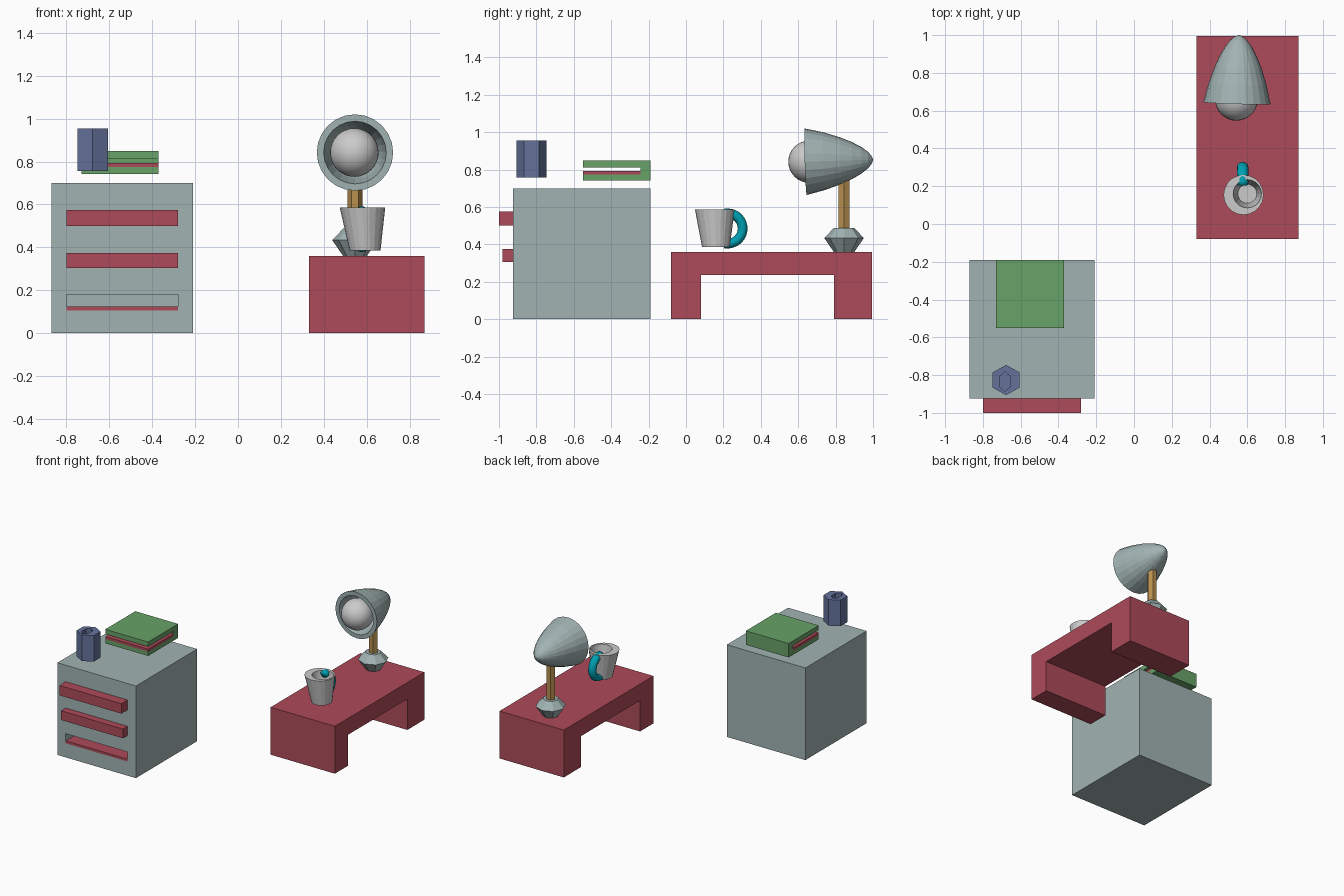
import bpy, bmesh
from math import sin, cos, pi, radians
from mathutils import Vector

if "Cube" in bpy.data.objects:
    bpy.data.objects.remove(bpy.data.objects["Cube"])


def material(name, rgb):
    m = bpy.data.materials.new(name)
    m.diffuse_color = (*rgb, 1)
    m.use_nodes = True
    m.node_tree.nodes["Principled BSDF"].inputs["Base Color"].default_value = m.diffuse_color
    return m


RED = material("red", (0.42, 0.07, 0.10))
SAGE = material("sage", (0.36, 0.45, 0.45))
GREEN = material("green", (0.14, 0.36, 0.14))
BLUE = material("blue", (0.13, 0.17, 0.33))
WOOD = material("wood", (0.48, 0.28, 0.08))
TEAL = material("teal", (0.0, 0.35, 0.45))


def finish(name, bm, mat=None):
    bmesh.ops.recalc_face_normals(bm, faces=bm.faces)
    me = bpy.data.meshes.new(name)
    bm.to_mesh(me)
    bm.free()
    ob = bpy.data.objects.new(name, me)
    bpy.context.collection.objects.link(ob)
    if mat:
        me.materials.append(mat)
    return ob


def box(name, x, y, z, mat=None):
    """Box from (min, max) pairs."""
    bm = bmesh.new()
    bmesh.ops.create_cube(bm, size=1)
    for v in bm.verts:
        v.co = [(a + b) / 2 + c * (b - a) for (a, b), c in zip((x, y, z), v.co)]
    return finish(name, bm, mat)


def prism_y(name, pts, x, mat):
    """Extrude a (y, z) outline along x."""
    bm = bmesh.new()
    f = bm.faces.new([bm.verts.new((x[0], y, z)) for y, z in pts])
    ext = bmesh.ops.extrude_face_region(bm, geom=[f])["geom"]
    bmesh.ops.translate(bm, vec=(x[1] - x[0], 0, 0),
                        verts=[g for g in ext if isinstance(g, bmesh.types.BMVert)])
    return finish(name, bm, mat)


def loft(name, rings, n, mat=None, phase=0.0):
    """Skin rings of (cx, cy, z, rx, ry), capped at both ends."""
    bm = bmesh.new()
    loops = [[bm.verts.new((cx + rx * cos(phase + 2 * pi * i / n),
                            cy + ry * sin(phase + 2 * pi * i / n), z))
              for i in range(n)] for cx, cy, z, rx, ry in rings]
    for a, b in zip(loops, loops[1:]):
        for i in range(n):
            j = (i + 1) % n
            bm.faces.new((a[i], a[j], b[j], b[i]))
    bm.faces.new(loops[0])
    bm.faces.new(loops[-1])
    return finish(name, bm, mat)


def turned(name, cx, cy, profile, n, mat=None, phase=0.0):
    return loft(name, [(cx, cy, z, r, r) for z, r in profile], n, mat, phase)


def smooth(ob):
    for p in ob.data.polygons:
        p.use_smooth = True


# Cabinet with an open slot at the bottom
cabinet = box("cabinet", (-0.87, -0.21), (-0.925, -0.19), (0, 0.70), SAGE)
cutter = box("slot_cutter", (-0.80, -0.28), (-1.1, -0.62), (0.107, 0.18))
cutter.hide_render = True
cutter.hide_viewport = True
cut = cabinet.modifiers.new("slot", "BOOLEAN")
cut.object = cutter
cut.solver = "EXACT"

# Drawers and the tray in the open slot
for name, front, z in (("top_drawer", -1.0, (0.50, 0.575)),
                       ("middle_drawer", -0.98, (0.305, 0.375))):
    box(name, (-0.80, -0.28), (front, -0.90), z, RED)
box("bottom_tray", (-0.80, -0.28), (-0.925, -0.62), (0.107, 0.125), RED)

# Book: cover wrapped round a spine, with a thin block inside
prism_y("book_cover", [(-0.55, 0.742), (-0.19, 0.742), (-0.19, 0.848), (-0.55, 0.848),
                       (-0.55, 0.812), (-0.243, 0.812), (-0.243, 0.774), (-0.55, 0.774)],
        (-0.73, -0.37), GREEN)
box("book_pages", (-0.73, -0.37), (-0.55, -0.243), (0.774, 0.793), RED)

# Six-sided pot with a narrow hole
vx, vy = -0.677, -0.826
loft("pot", [(vx, vy, 0.757, 0.083, 0.08), (vx, vy, 0.955, 0.083, 0.08),
             (-0.684, -0.834, 0.955, 0.033, 0.053),
             (-0.684, -0.834, 0.80, 0.033, 0.053)], 6, BLUE, pi / 6)

# Bench table
prism_y("table", [(-0.08, 0), (0.08, 0), (0.08, 0.235), (0.79, 0.235),
                  (0.79, 0), (0.995, 0), (0.995, 0.36), (-0.08, 0.36)],
        (0.33, 0.87), RED)

# Mug
loft("mug", [(0.592, 0.160, 0.385, 0.072, 0.074), (0.58, 0.154, 0.586, 0.106, 0.106),
             (0.60, 0.160, 0.586, 0.075, 0.075), (0.60, 0.160, 0.43, 0.05, 0.05)], 20)

# Mug handle: open arc tube
bm = bmesh.new()
arc, sides = 18, 12
rows = []
for i in range(arc + 1):
    a = radians(-100 + 200 * i / arc)
    rows.append([bm.verts.new((0.575 + 0.03 * sin(t),
                               0.222 + (0.081 + 0.026 * cos(t)) * cos(a),
                               0.485 + (0.081 + 0.026 * cos(t)) * sin(a)))
                 for t in (2 * pi * k / sides for k in range(sides))])
for a, b in zip(rows, rows[1:]):
    for k in range(sides):
        m = (k + 1) % sides
        bm.faces.new((a[k], a[m], b[m], b[k]))
bm.faces.new(rows[0])
bm.faces.new(rows[-1])
smooth(finish("mug_handle", bm, TEAL))

# Lamp base and pole
lx, ly = 0.545, 0.845
turned("lamp_base", lx, ly, [(0.36, 0.055), (0.434, 0.106), (0.487, 0.055)], 8, SAGE)
turned("lamp_pole", lx, ly, [(0.48, 0.034), (0.745, 0.034)], 6, WOOD)

# Lamp shade: hollow rounded cone, opening to the front
profile = [(0.36, 0.004), (0.352, 0.022), (0.335, 0.043), (0.30, 0.070), (0.25, 0.098),
           (0.19, 0.124), (0.10, 0.154), (0, 0.178), (0, 0.146), (0.10, 0.126),
           (0.19, 0.096), (0.25, 0.065), (0.29, 0.02)]
shade = turned("lamp_shade", 0, 0, profile, 24, SAGE)
shade.rotation_mode = "QUATERNION"
shade.rotation_quaternion = Vector((0.03, 1, 0.03)).to_track_quat("Z", "Y")
shade.location = (0.545, 0.64, 0.842)

# Bulb
bm = bmesh.new()
bmesh.ops.create_uvsphere(bm, u_segments=32, v_segments=16, radius=0.113)
bulb = finish("lamp_bulb", bm)
bulb.location = (0.542, 0.66, 0.842)
smooth(bulb)
